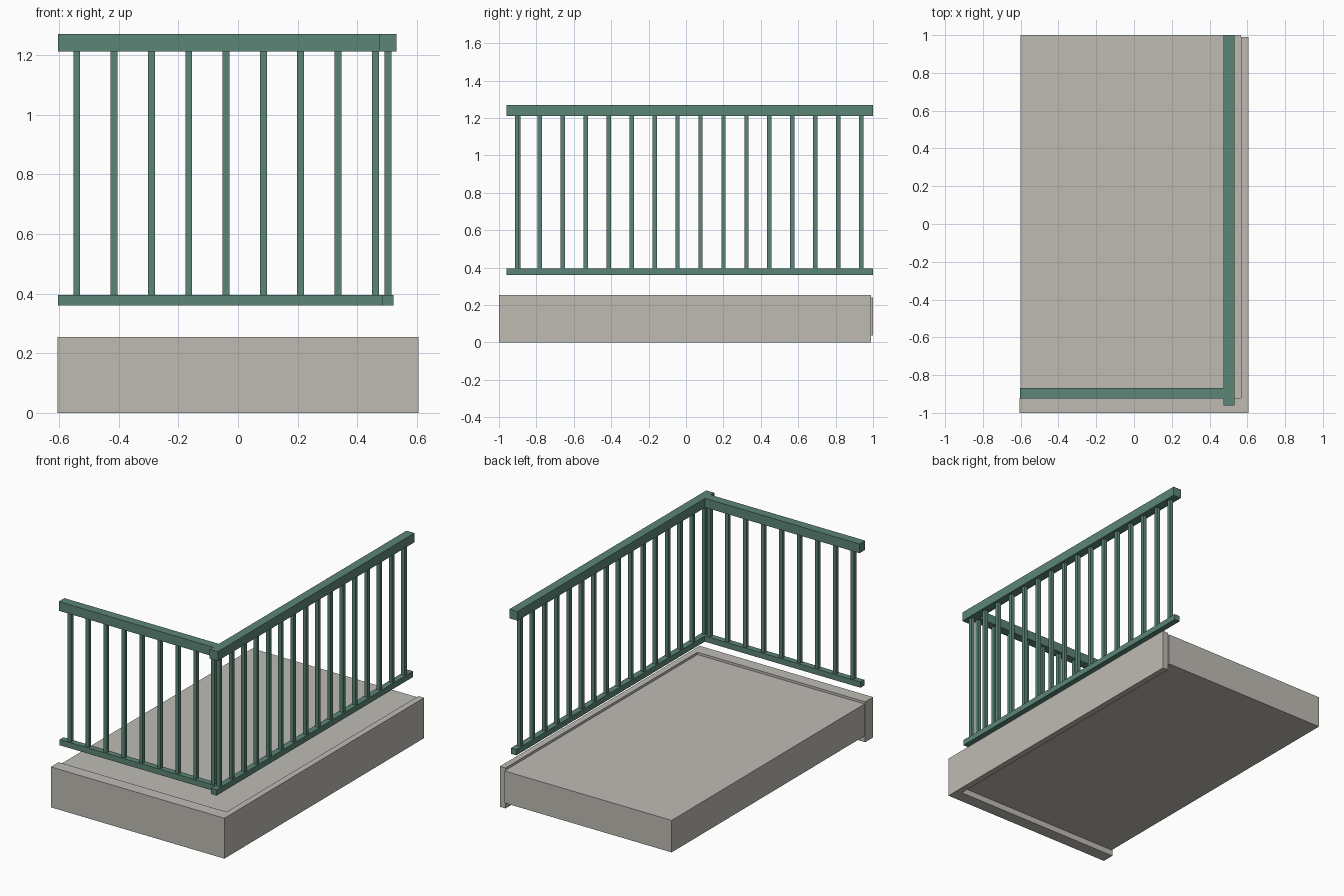
import bpy

if "Cube" in bpy.data.objects:
    bpy.data.objects.remove(bpy.data.objects["Cube"], do_unlink=True)


def make_material(name, colour):
    mat = bpy.data.materials.new(name)
    mat.use_nodes = True
    mat.diffuse_color = colour
    mat.node_tree.nodes["Principled BSDF"].inputs["Base Color"].default_value = colour
    return mat


concrete = make_material("warm grey concrete", (0.52, 0.50, 0.455, 1))
paint = make_material("green painted metal", (0.107, 0.235, 0.181, 1))


def box(name, mat, x, y, z):
    """Box spanning the given (low, high) range on each axis."""
    bpy.ops.mesh.primitive_cube_add(size=1)
    obj = bpy.context.object
    obj.name = name
    spans = (x, y, z)
    for v in obj.data.vertices:
        v.co = [s[1] if c > 0 else s[0] for c, s in zip(v.co, spans)]
    obj.data.materials.append(mat)
    return obj


def extruded(name, mat, outline, low, high):
    """Vertical prism from a plan outline."""
    n = len(outline)
    verts = [(x, y, z) for z in (low, high) for x, y in outline]
    faces = [range(n - 1, -1, -1), range(n, 2 * n)]
    faces += [(i, (i + 1) % n, (i + 1) % n + n, i + n) for i in range(n)]
    mesh = bpy.data.meshes.new(name)
    mesh.from_pydata(verts, [], [tuple(f) for f in faces])
    obj = bpy.data.objects.new(name, mesh)
    bpy.context.collection.objects.link(obj)
    mesh.materials.append(mat)
    return obj


def span(centre, width):
    return (centre - width / 2, centre + width / 2)


# Balcony floor and the L-shaped edge beam around its front and left side
box("floor_slab", concrete, (-0.6, 0.566), (-0.922, 1), (0.038, 0.24))
extruded("edge_beam", concrete,
         [(-0.605, -1), (0.605, -1), (0.605, 0.99), (0.566, 0.99),
          (0.566, -0.922), (-0.605, -0.922)], 0, 0.255)

# Rails
SIDE_X, FRONT_Y = 0.503, -0.897
LOW, HIGH = (0.36, 0.396), (1.212, 1.27)
for level, z, width in (("bottom", LOW, 0.038), ("top", HIGH, 0.056)):
    box(f"side_{level}_rail", paint, span(SIDE_X, width), (-0.96, 1), z)
    box(f"front_{level}_rail", paint, (-0.603, SIDE_X - width / 2),
        span(FRONT_Y, width), z)

# Balusters
BAR = 0.023
bar_z = (LOW[1], HIGH[0])
for i in range(9):
    box(f"front_baluster_{i + 1}", paint, span(-0.541 + i * 0.1252, BAR),
        span(FRONT_Y, BAR), bar_z)
for i in range(16):
    box(f"side_baluster_{i + 1}", paint, span(SIDE_X, BAR),
        span(-0.904 + i * 0.1227, BAR), bar_z)
